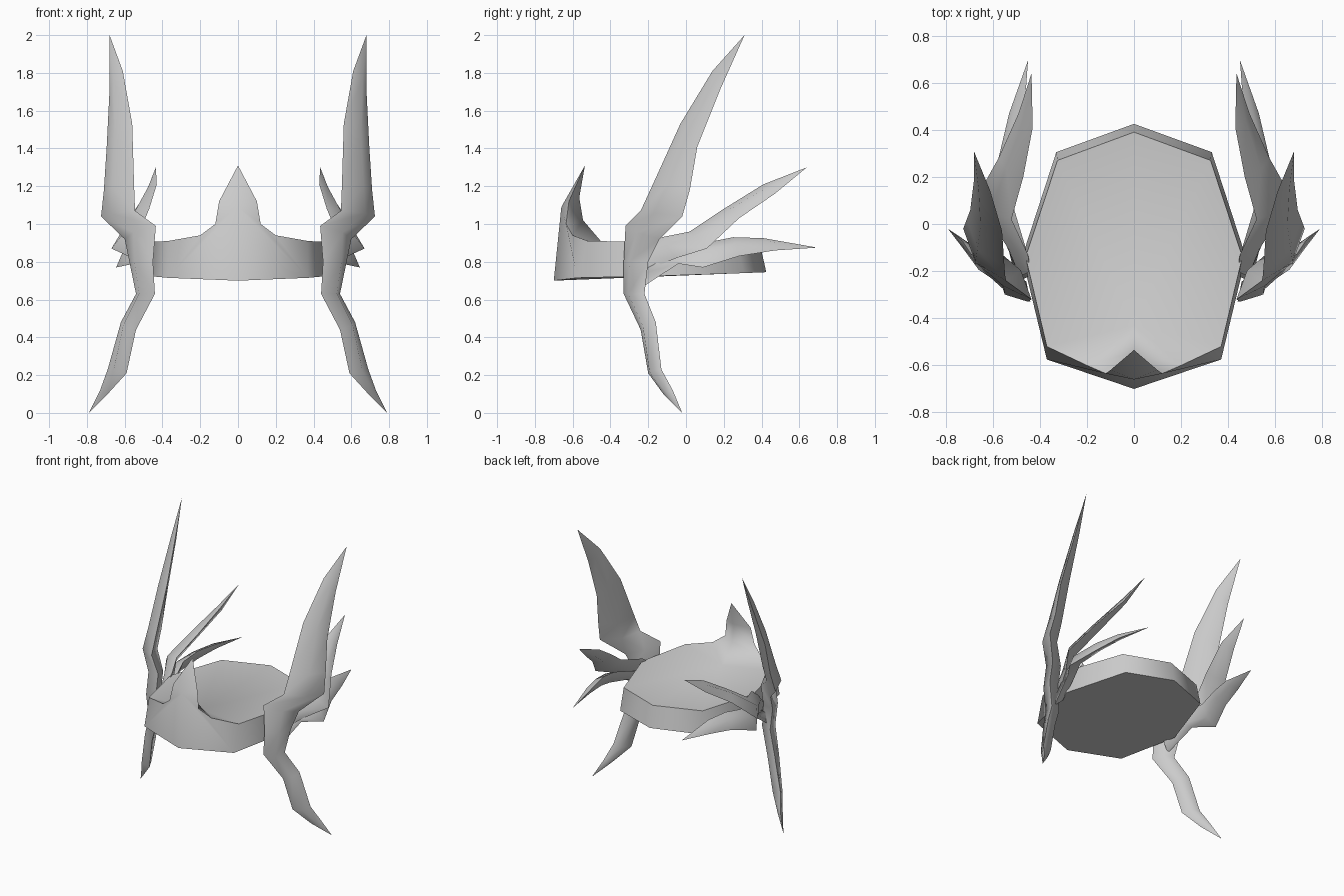
import bpy, bmesh, math
from mathutils import Vector

cube = bpy.data.objects.get("Cube")
if cube:
    bpy.data.objects.remove(cube, do_unlink=True)

grey = bpy.data.materials.new("plain grey")
grey.use_nodes = True
COLOUR = (0.6, 0.6, 0.6, 1)
grey.diffuse_color = COLOUR
grey.node_tree.nodes["Principled BSDF"].inputs["Base Color"].default_value = COLOUR


def finish(name, bm, angle):
    """Turn a +x half into a mirrored, shaded object."""
    bmesh.ops.recalc_face_normals(bm, faces=bm.faces)
    mesh = bpy.data.meshes.new(name)
    bm.to_mesh(mesh)
    bm.free()
    mesh.materials.append(grey)
    obj = bpy.data.objects.new(name, mesh)
    bpy.context.collection.objects.link(obj)
    mirror = obj.modifiers.new("mirror", 'MIRROR')
    mirror.use_clip = True
    mirror.merge_threshold = 0.001
    bpy.ops.object.select_all(action='DESELECT')
    obj.select_set(True)
    bpy.context.view_layer.objects.active = obj
    bpy.ops.object.modifier_apply(modifier="mirror")
    bpy.ops.object.shade_smooth_by_angle(angle=math.radians(angle))
    return obj


def blade(name, edge_a, edge_b, thick, tips):
    """Diamond-section horn between two edge paths; tips close either end."""
    bm = bmesh.new()
    a = [Vector(p) for p in edge_a]
    b = [Vector(p) for p in edge_b]
    mid = [(p + q) / 2 for p, q in zip(a, b)]
    rings = []
    for i, m in enumerate(mid):
        along = mid[min(i + 1, len(mid) - 1)] - mid[max(i - 1, 0)]
        n = (b[i] - a[i]).cross(along).normalized() * thick[i]
        rings.append([bm.verts.new(p) for p in (a[i], m + n, b[i], m - n)])
    for r, s in zip(rings, rings[1:]):
        for k in range(4):
            j = (k + 1) % 4
            bm.faces.new((r[k], r[j], s[j], s[k]))
    for ring, tip in zip((rings[0], rings[-1]), tips):
        if tip:
            t = bm.verts.new(tip)
            for k in range(4):
                bm.faces.new((ring[k], ring[(k + 1) % 4], t))
        else:
            bm.faces.new(ring)
    return finish(name, bm, 75)


# Headband with its front point, filled top and flat underside
bm = bmesh.new()
V = lambda *p: bm.verts.new(p)
low = [V(0, -.70, .70), V(.37, -.575, .715), V(.475, -.14, .725),
       V(.33, .305, .74), V(0, .425, .745)]
rim = [V(.37, -.52, .91), V(.46, -.14, .905), V(.325, .27, .90), V(0, .39, .90)]
tip, ridge = V(0, -.535, 1.31), V(0, -.66, 1.09)
shoulder, waist, foot = V(.10, -.62, 1.12), V(.12, -.635, 1.0), V(.20, -.60, .94)
back_hi, back_mid, dip = V(0, -.565, 1.14), V(0, -.545, 1.02), V(0, -.43, .885)

bm.faces.new((low[0], low[1], rim[0], foot, waist, ridge))
bm.faces.new((ridge, waist, shoulder))
bm.faces.new((ridge, shoulder, tip))
for i in range(3):
    bm.faces.new((low[i + 1], low[i + 2], rim[i + 1], rim[i]))
bm.faces.new((tip, shoulder, back_hi))
bm.faces.new((back_hi, shoulder, waist, back_mid))
bm.faces.new((back_mid, waist, foot))
bm.faces.new((back_mid, foot, dip))
top_ring = [foot] + rim
for p, q in zip(top_ring, top_ring[1:]):
    bm.faces.new((dip, p, q))
bm.faces.new(low)
finish("headband", bm, 62)

# Tall side horns that sweep up and back, with a lower prong
blade("tall_horns",
      [(.61, .14, 1.81), (.56, -.03, 1.53), (.55, -.18, 1.2), (.545, -.24, 1.07),
       (.435, -.32, .99), (.45, -.33, .8), (.44, -.33, .63), (.54, -.24, .44),
       (.59, -.20, .21), (.69, -.12, .10)],
      [(.68, .18, 1.71), (.695, .06, 1.41), (.71, .02, 1.18), (.725, -.02, 1.04),
       (.60, -.14, .92), (.575, -.20, .8), (.54, -.22, .63), (.62, -.16, .48),
       (.69, -.13, .23), (.73, -.07, .12)],
      [.02, .035, .045, .05, .05, .05, .045, .04, .035, .018],
      [(.68, .31, 2.0), (.79, -.02, 0)])

# Middle horns pointing back and up
blade("middle_horns",
      [(.44, -.20, .88), (.45, -.13, .93), (.52, .02, .96), (.47, .20, 1.08),
       (.43, .41, 1.21)],
      [(.48, -.22, .75), (.56, -.05, .82), (.67, .11, .87), (.575, .28, 1.03),
       (.49, .47, 1.16)],
      [.03, .035, .035, .03, .02],
      [None, (.435, .64, 1.30)])

# Low horns pointing straight back
blade("low_horns",
      [(.44, -.22, .78), (.46, -.10, .85), (.52, .10, .90), (.50, .25, .93),
       (.47, .41, .925)],
      [(.50, -.24, .66), (.55, -.04, .79), (.645, .09, .77), (.575, .28, .83),
       (.53, .47, .86)],
      [.03, .035, .035, .03, .02],
      [None, (.45, .695, .875)])
